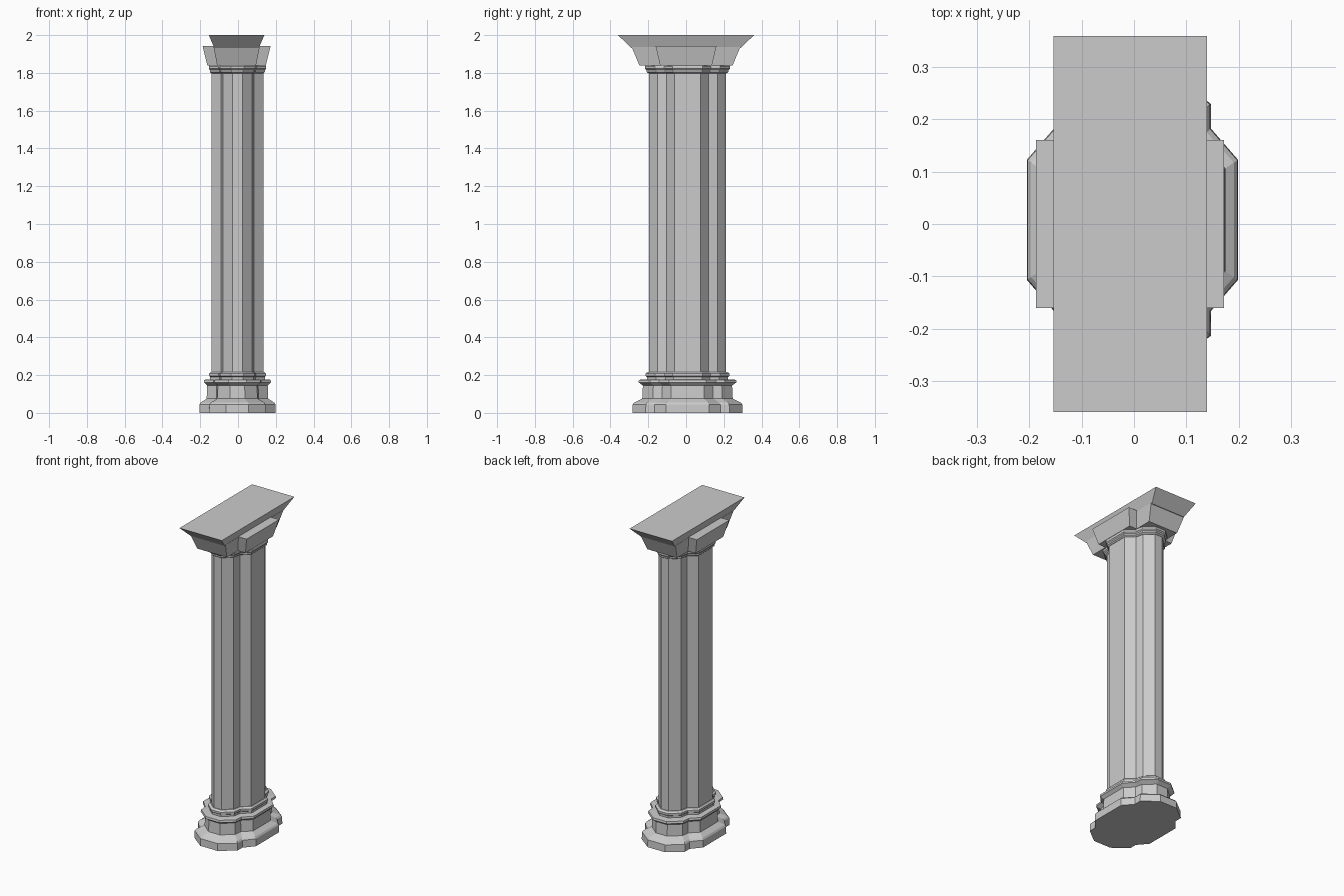
import bpy

if "Cube" in bpy.data.objects:
    bpy.data.objects.remove(bpy.data.objects["Cube"])

CX, CY = -0.003, 0.008      # centre of the clustered shaft
HX = -0.0075                # centre of the capital

# One quarter of the four-lobed plan: slim (shaft) and wide (foot)
SLIM = [(0.137, 0.070), (0.087, 0.110), (0.077, 0.158), (0.026, 0.205)]
WIDE = [(0.202, 0.115), (0.150, 0.175), (0.150, 0.222), (0.060, 0.292)]


def plan(t):
    q = [(a + (c - a) * t, b + (d - b) * t) for (a, b), (c, d) in zip(SLIM, WIDE)]
    half = q + [(-x, y) for x, y in reversed(q)]
    return half + [(-x, -y) for x, y in half]


def loft(name, rings):
    n = len(rings[0])
    verts = [p for r in rings for p in r]
    faces = [tuple(reversed(range(n))), tuple(range(len(verts) - n, len(verts)))]
    for k in range(len(rings) - 1):
        for i in range(n):
            j = (i + 1) % n
            faces.append((k*n + i, k*n + j, (k+1)*n + j, (k+1)*n + i))
    me = bpy.data.meshes.new(name)
    me.from_pydata(verts, [], faces)
    ob = bpy.data.objects.new(name, me)
    bpy.context.collection.objects.link(ob)
    return ob


def lobed(name, levels):
    # levels: (z, plan width factor)
    return loft(name, [[(x + CX, y + CY, z) for x, y in plan(t)] for z, t in levels])


def flared(name, z0, x0, y0, z1, x1, y1):
    # rectangular block widening upward
    return loft(name, [[(HX + sx * x, sy * y, z)
                        for sx, sy in ((1, 1), (-1, 1), (-1, -1), (1, -1))]
                       for z, x, y in ((z0, x0, y0), (z1, x1, y1))])


# Moulded base
lobed("base", [(0, 1), (0.045, 0.98), (0.055, 0.88), (0.075, 0.40), (0.145, 0.36),
               (0.158, 0.56), (0.162, 0.63), (0.175, 0.60), (0.178, 0.2)])

# Shaft with lower and upper rings
lobed("lower_ring", [(0.175, 0.12), (0.190, 0.12), (0.195, 0.20), (0.208, 0.20), (0.217, 0.06)])
lobed("shaft", [(0.17, 0), (1.845, 0)])
lobed("upper_ring", [(1.798, 0.02), (1.805, 0.14), (1.815, 0.14), (1.822, 0.22),
                     (1.835, 0.22), (1.842, 0.16)])

# Crossed capital blocks and slab
flared("capital_long", 1.84, 0.103, 0.247, 1.938, 0.122, 0.288)
flared("capital_cross", 1.84, 0.155, 0.137, 1.942, 0.180, 0.161)
flared("abacus", 1.932, 0.118, 0.290, 2.0, 0.147, 0.360)
